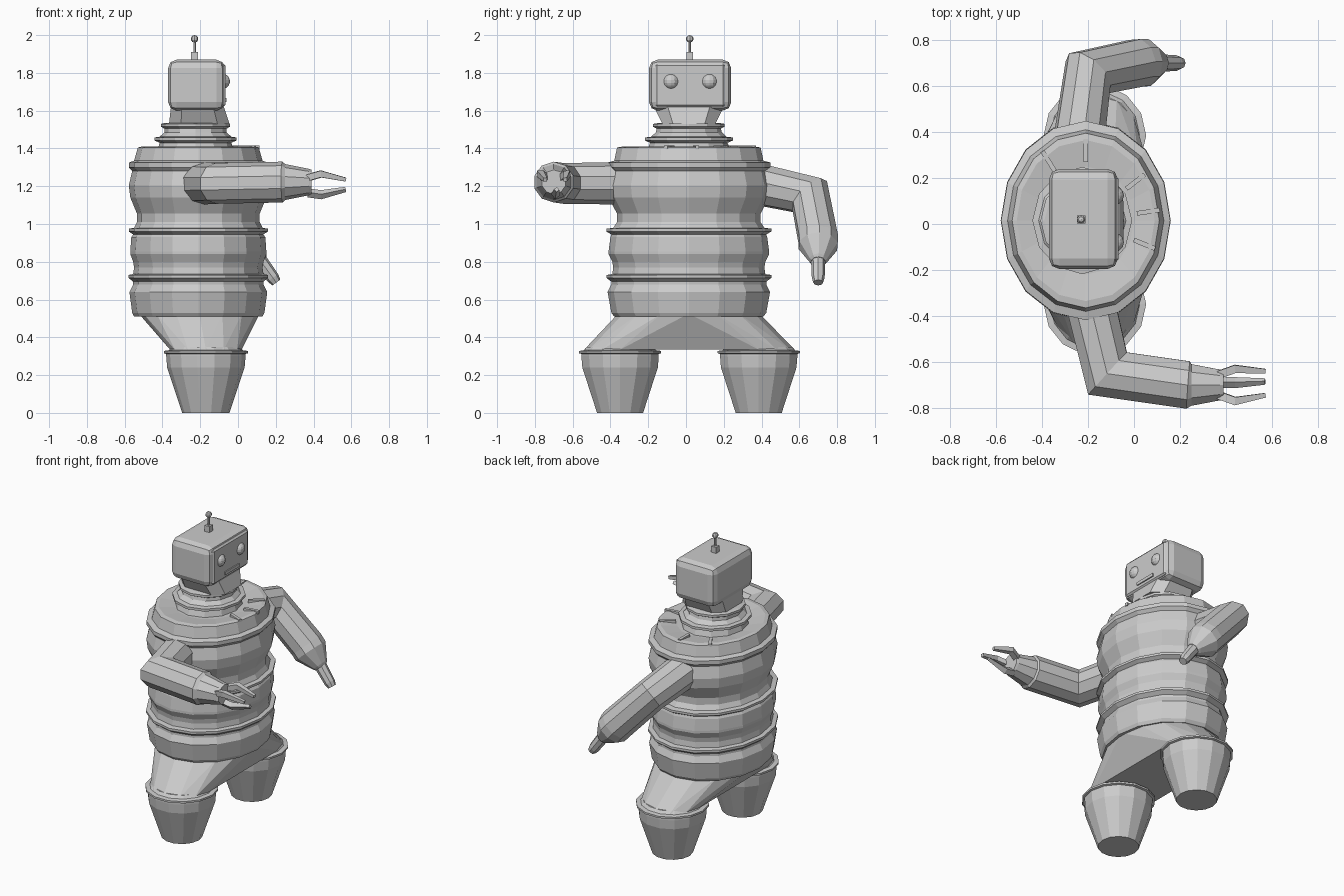
import bpy, bmesh, math
from mathutils import Vector, Matrix

if "Cube" in bpy.data.objects:
    bpy.data.objects.remove(bpy.data.objects["Cube"])

CX, CY = -0.21, 0.015


def finish(bm, name):
    bmesh.ops.recalc_face_normals(bm, faces=bm.faces)
    me = bpy.data.meshes.new(name)
    bm.to_mesh(me)
    bm.free()
    ob = bpy.data.objects.new(name, me)
    bpy.context.collection.objects.link(ob)
    return ob


def loft(name, rings):
    """Skin a list of equally sized point loops and cap both ends."""
    bm = bmesh.new()
    loops = [[bm.verts.new(p) for p in r] for r in rings]
    n = len(loops[0])
    for a, b in zip(loops, loops[1:]):
        for i in range(n):
            j = (i + 1) % n
            bm.faces.new((a[i], a[j], b[j], b[i]))
    bm.faces.new(loops[0])
    bm.faces.new(loops[-1])
    return finish(bm, name)


def ellipse(cx, cy, z, rx, ry, n):
    return [Vector((cx + rx * math.cos(2 * math.pi * i / n),
                    cy + ry * math.sin(2 * math.pi * i / n), z)) for i in range(n)]


def turned(name, cx, cy, profile, n):
    return loft(name, [ellipse(cx, cy, z, rx, ry, n) for z, rx, ry in profile])


def tube(name, path, radii, n=10):
    """Faceted tube along a roughly planar path, mitred at the bend."""
    p = [Vector(q) for q in path]
    d = [(b - a).normalized() for a, b in zip(p, p[1:])]
    u = d[0].cross(d[1]) if len(d) > 1 else d[0].orthogonal()
    if u.length < 0.01:
        u = d[0].orthogonal()
    u.normalize()
    rings = []
    for i, (c, r) in enumerate(zip(p, radii)):
        d0, d1 = d[max(i - 1, 0)], d[min(i, len(d) - 1)]
        t = (d0 + d1).normalized()
        w = (u - t * u.dot(t)).normalized()
        v = t.cross(w)
        s = min(1.3, 1 / max(0.1, t.dot(d0)))
        rings.append([c + w * r * math.cos(a) + v * r * s * math.sin(a)
                      for a in (2 * math.pi * k / n for k in range(n))])
    return loft(name, rings)


def box(name, c, size, bevel=0, rot=0, segments=1):
    bm = bmesh.new()
    bmesh.ops.create_cube(bm, size=1)
    bm.transform(Matrix.Translation(c) @ Matrix.Rotation(rot, 4, 'Z')
                 @ Matrix.Diagonal((*size, 1)))
    if bevel:
        bmesh.ops.bevel(bm, geom=bm.edges[:], offset=bevel, segments=segments,
                        profile=0.5, affect='EDGES')
    return finish(bm, name)


def ball(name, c, r, n=10):
    bm = bmesh.new()
    bmesh.ops.create_uvsphere(bm, u_segments=n, v_segments=n - 3, radius=r,
                              matrix=Matrix.Translation(c))
    return finish(bm, name)


# Ribbed barrel body
turned("body", CX, CY, [
    (0.51, .34, .395), (0.53, .35, .41), (0.64, .365, .43), (0.68, .345, .41),
    (0.695, .345, .41), (0.715, .37, .437), (0.73, .37, .437), (0.735, .345, .405),
    (0.77, .34, .40), (0.80, .345, .405), (0.84, .36, .425), (0.855, .36, .425),
    (0.93, .355, .415), (0.945, .345, .41), (0.96, .368, .437), (0.975, .368, .437),
    (0.98, .34, .40), (1.01, .325, .38), (1.055, .325, .38), (1.14, .36, .425),
    (1.205, .368, .434), (1.28, .35, .415), (1.30, .368, .433), (1.325, .368, .433),
    (1.335, .34, .395), (1.405, .32, .38), (1.41, .30, .35), (1.395, .21, .235)], 16)

# Raised ridges on the shoulder plate
for i, deg in enumerate((-22, 8, 38, 90, 122)):
    a = math.radians(deg)
    r = 0.275 if abs(math.cos(a)) > .6 else 0.305
    box(f"shoulder_ridge_{i}", (CX + r * math.cos(a), CY + r * math.sin(a), 1.405),
        (0.10, 0.02, 0.02), rot=a)

# Collar rings below the head
turned("collar", CX - .015, CY, [
    (1.39, .20, .22), (1.43, .19, .205), (1.442, .217, .233), (1.458, .217, .233),
    (1.462, .19, .20), (1.485, .165, .175), (1.505, .165, .17), (1.515, .182, .19),
    (1.53, .182, .19), (1.535, .165, .16)], 12)


# Neck, from collar up to the underside of the head
def squircle(cx, rx, ry, z):
    return [Vector((cx + rx * x, CY + ry * y, z)) for x, y in
            ((1, -.6), (1, .6), (.6, 1), (-.6, 1), (-1, .6), (-1, -.6), (-.6, -1), (.6, -1))]


loft("neck", [squircle(-.205, .16, .14, 1.53), squircle(-.215, .14, .185, 1.62)])

# Head and face
box("head", (-.22, .022, 1.735), (.30, .435, .27), bevel=.045, segments=2)
box("face_plate", (-.085, .022, 1.735), (.035, .37, .23), bevel=.01)
for side, s in (("right", -1), ("left", 1)):
    ball(f"{side}_eye", (-.085, .022 + .102 * s, 1.755), .042, 12)
box("mouth", (-.07, .027, 1.657), (.02, .15, .02))

# Antenna
box("antenna_base", (-.23, .02, 1.885), (.036, .036, .05))
tube("antenna_stem", [(-.23, .02, 1.90), (-.23, .02, 1.97)], [.007, .007], 6)
ball("antenna_tip", (-.23, .02, 1.98), .02, 8)

# Hips: faceted skirt spanning from the body to both feet
bm = bmesh.new()
pts = ellipse(CX + .005, CY, .525, .32, .375, 16)
for s in (-1, 1):
    pts += ellipse(-.17, .018 + .367 * s, .335, .19, .19, 12)
for q in pts:
    bm.verts.new(q)
res = bmesh.ops.convex_hull(bm, input=bm.verts[:])
bmesh.ops.delete(bm, geom=[v for v in bm.verts if not v.link_faces], context='VERTS')
finish(bm, "hips")

# Tapered feet
for side, s in (("right", -1), ("left", 1)):
    turned(f"{side}_foot", -.17, .018 + .367 * s,
           [(z, r, r) for z, r in ((0, .125), (.24, .205), (.30, .21), (.312, .21),
                                   (.316, .223), (.328, .223), (.332, .195), (.35, .18))], 14)

# Right arm reaching forward, with three-fingered claw
tube("right_arm", [(-.19, -.34, 1.215), (-.115, -.65, 1.215), (.235, -.70, 1.222),
                   (.25, -.70, 1.222), (.375, -.70, 1.222), (.39, -.70, 1.222)],
     [.112, .108, .108, .095, .07, .065])
for i, (y, z, oy, oz, ty, tz) in enumerate((
        (-.655, 1.245, .025, .02, .015, -.01), (-.745, 1.245, -.025, .02, 0, -.01),
        (-.69, 1.165, 0, -.01, .005, .018))):
    tube(f"claw_{i}", [(.37, y, z), (.44, y + oy, z + oz), (.57, y + ty, z + tz)],
         [.024, .024, .014], 4)

# Left arm hanging forward with a stub hand
tube("left_arm", [(-.24, .36, 1.215), (-.20, .655, 1.15), (.015, .70, .92),
                  (.045, .70, .885), (.115, .70, .81), (.125, .70, .80)],
     [.113, .105, .108, .107, .05, .038])
tube("left_hand", [(.115, .70, .81), (.185, .70, .715), (.203, .70, .69)],
     [.038, .034, .026], 8)
